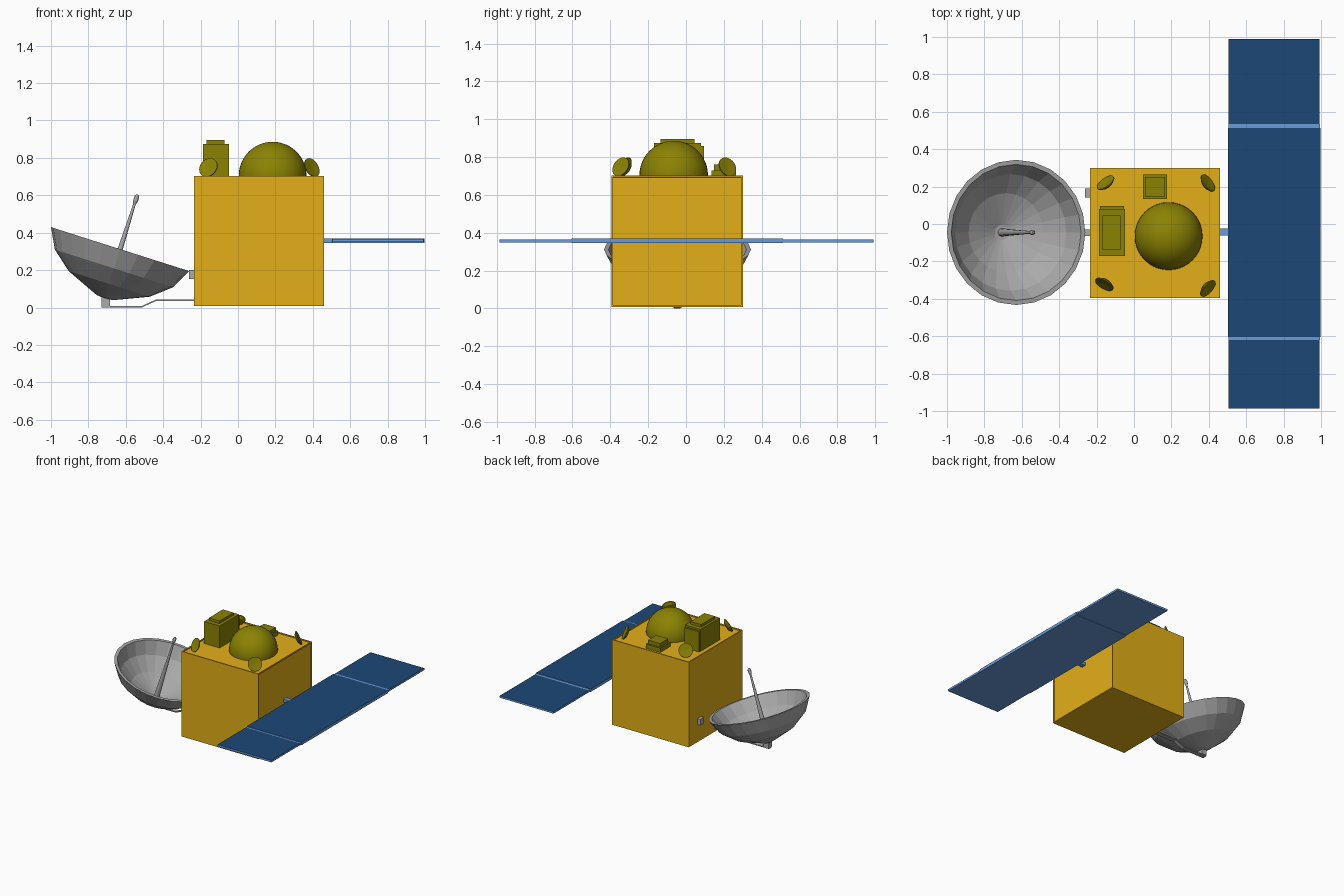
import bpy, bmesh, math
from mathutils import Vector, Matrix

if "Cube" in bpy.data.objects:
    bpy.data.objects.remove(bpy.data.objects["Cube"])


def material(name, rgb):
    m = bpy.data.materials.new(name)
    m.diffuse_color = (*rgb, 1)
    m.use_nodes = True
    m.node_tree.nodes["Principled BSDF"].inputs["Base Color"].default_value = m.diffuse_color
    return m


GOLD = material("gold foil", (0.77, 0.43, 0.009))
OLIVE = material("olive instrument", (0.26, 0.225, 0.001))
GREY = material("antenna grey", (0.40, 0.40, 0.40))
NAVY = material("solar cell navy", (0.012, 0.064, 0.185))
BLUE = material("frame light blue", (0.14, 0.33, 0.70))


def finish(name, bm, *mats):
    me = bpy.data.meshes.new(name)
    bmesh.ops.recalc_face_normals(bm, faces=bm.faces)
    bm.to_mesh(me)
    bm.free()
    ob = bpy.data.objects.new(name, me)
    for m in mats:
        me.materials.append(m)
    bpy.context.collection.objects.link(ob)
    return ob


def box_bm(x0, x1, y0, y1, z0, z1):
    bm = bmesh.new()
    mat = (Matrix.Translation(((x0 + x1) / 2, (y0 + y1) / 2, (z0 + z1) / 2))
           @ Matrix.Diagonal((x1 - x0, y1 - y0, z1 - z0, 1)))
    bmesh.ops.create_cube(bm, size=1, matrix=mat)
    return bm


def box(name, dims, mat):
    return finish(name, box_bm(*dims), mat)


def lathe(name, profile, sides, mat, origin, axis):
    """Spin (radius, height) points round an axis through origin."""
    bm = bmesh.new()
    rot = Vector((0, 0, 1)).rotation_difference(Vector(axis)).to_matrix().to_4x4()
    vs = [bm.verts.new((r, 0, h)) for r, h in profile]
    edges = [bm.edges.new(p) for p in zip(vs, vs[1:])]
    bmesh.ops.spin(bm, geom=vs + edges, cent=(0, 0, 0), axis=(0, 0, 1),
                   angle=math.tau, steps=sides, use_merge=True)
    bmesh.ops.remove_doubles(bm, verts=bm.verts, dist=1e-5)
    bmesh.ops.transform(bm, matrix=Matrix.Translation(origin) @ rot, verts=bm.verts)
    return finish(name, bm, mat)


# Body with recessed top and panel-side faces
bm = box_bm(-0.235, 0.46, -0.395, 0.30, 0.008, 0.703)
bm.normal_update()
faces = [f for f in bm.faces if f.normal.z > 0.9 or f.normal.x > 0.9]
bmesh.ops.inset_individual(bm, faces=faces, thickness=0.013, depth=0)
bmesh.ops.inset_individual(bm, faces=faces, thickness=0.0005, depth=-0.008)
finish("body", bm, GOLD)

# Dome on the top deck
bm = bmesh.new()
bmesh.ops.create_uvsphere(bm, u_segments=40, v_segments=24, radius=0.181,
                          matrix=Matrix.Translation((0.185, -0.065, 0.705)))
bmesh.ops.bisect_plane(bm, geom=bm.verts[:] + bm.edges[:] + bm.faces[:],
                       plane_co=(0, 0, 0.694), plane_no=(0, 0, -1), clear_outer=True)
dome = finish("dome", bm, OLIVE)
for p in dome.data.polygons:
    p.use_smooth = True

# Instrument boxes
box("large_instrument", (-0.187, -0.047, -0.17, 0.08, 0.694, 0.875), OLIVE)
box("large_instrument_lid", (-0.168, -0.072, -0.135, 0.045, 0.875, 0.896), OLIVE)
box("large_instrument_back", (-0.183, -0.053, 0.08, 0.095, 0.694, 0.86), OLIVE)
box("small_instrument", (0.047, 0.177, 0.135, 0.265, 0.694, 0.73), OLIVE)
box("small_instrument_lid", (0.058, 0.166, 0.148, 0.252, 0.73, 0.76), OLIVE)

# Corner discs, tilted outward and up
for i, (x, y, nx, ny) in enumerate([(-0.148, 0.215, -0.6, 0.8), (0.39, 0.215, 0.8, 0.6),
                                    (-0.155, -0.317, -0.5, -0.86), (0.39, -0.34, 0.75, -0.66)]):
    axis = Vector((nx, ny, 0.45)).normalized()
    lathe(f"corner_disc_{i + 1}", [(0, -0.012), (0.035, -0.010), (0.054, 0.004),
                                   (0.054, 0.010), (0.045, 0.010), (0, 0.006)],
          24, OLIVE, (x, y, 0.745), axis)

# Dish antenna, tilted toward the body, with its feed rod
AXIS = Vector((0.303, 0, 0.953))
C = Vector((-0.63, -0.045, 0.312))
lathe("dish", [(0, -0.276), (0.045, -0.272), (0.227, -0.195), (0.332, -0.108), (0.388, 0),
               (0.364, 0), (0.312, -0.098), (0.21, -0.18), (0.04, -0.252), (0, -0.254)],
      24, GREY, C, AXIS)
lathe("feed_rod", [(0, -0.26), (0.022, -0.26), (0.013, 0.03), (0.007, 0.25),
                   (0.013, 0.272), (0.013, 0.295), (0.006, 0.306), (0, 0.306)],
      12, GREY, C, AXIS)

# Dish foot, bent support arm and side bracket
box("dish_foot", (-0.73, -0.685, -0.068, -0.022, 0.006, 0.06), GREY)
path = [(-0.73, 0.004), (-0.515, 0.004), (-0.44, 0.038), (-0.23, 0.038)]
bm = bmesh.new()
outline = [(x, z + 0.004) for x, z in path] + [(x, z - 0.004) for x, z in reversed(path)]
f = bm.faces.new([bm.verts.new((x, -0.064, z)) for x, z in outline])
ext = bmesh.ops.extrude_face_region(bm, geom=[f])
bmesh.ops.translate(bm, vec=(0, 0.034, 0),
                    verts=[v for v in ext["geom"] if isinstance(v, bmesh.types.BMVert)])
finish("dish_arm", bm, GREY)
box("side_bracket", (-0.262, -0.235, 0.142, 0.19, 0.152, 0.2), GREY)


# Solar panels: navy cells on top, light blue frame and underside
def panel(name, dims):
    bm = box_bm(*dims)
    bm.normal_update()
    for face in bm.faces:
        face.material_index = 0 if face.normal.z > 0.5 else 1
    finish(name, bm, NAVY, BLUE)


panel("solar_panel_centre", (0.503, 0.997, -0.605, 0.513, 0.345, 0.369))
panel("solar_panel_front", (0.505, 0.992, -0.986, -0.62, 0.349, 0.365))
panel("solar_panel_back", (0.505, 0.992, 0.535, 0.99, 0.349, 0.365))
box("hinge_front", (0.505, 0.995, -0.62, -0.605, 0.349, 0.365), BLUE)
box("hinge_back", (0.505, 0.995, 0.513, 0.535, 0.349, 0.365), BLUE)
box("panel_arm", (0.455, 0.51, -0.062, -0.024, 0.345, 0.369), BLUE)
